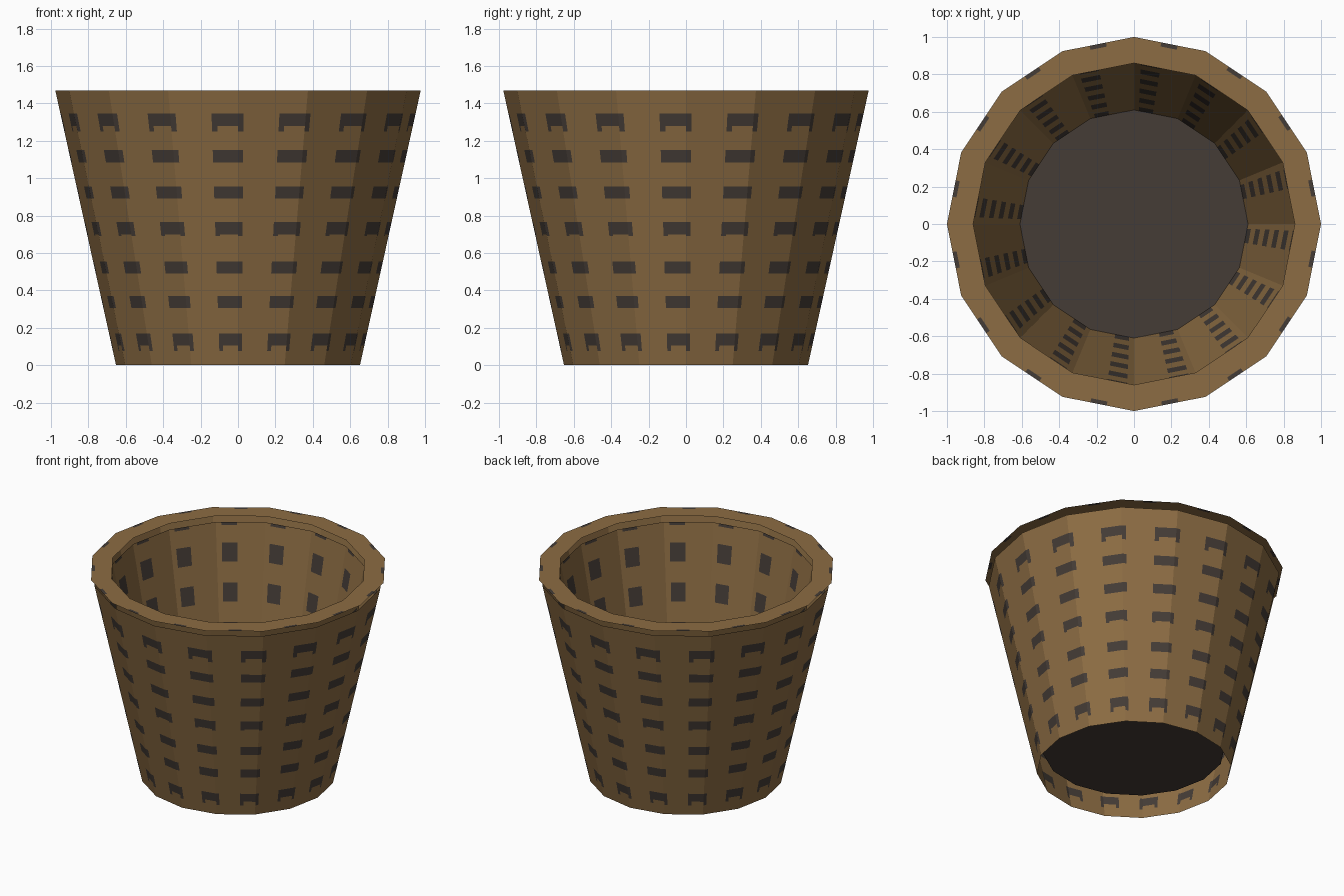
import bpy, bmesh, math
from mathutils import Vector

if "Cube" in bpy.data.objects:
    bpy.data.objects.remove(bpy.data.objects["Cube"])

SIDES = 16


def material(name, rgb):
    m = bpy.data.materials.new(name)
    m.diffuse_color = (*rgb, 1.0)
    m.use_nodes = True
    m.node_tree.nodes["Principled BSDF"].inputs["Base Color"].default_value = m.diffuse_color
    return m


BROWN = material("woven_brown", (0.262, 0.150, 0.056))
DARK = material("dark_gap", (0.058, 0.045, 0.037))


def faceted_band(name, bottom, top, patches, flip=False):
    """Flat-sided band between two (radius, height) ends.
    patches: (u0, u1, t0, t1) dark rectangles, u across one side, t along the band."""
    us = sorted({0.0, 1.0} | {u for p in patches for u in p[:2]})
    ts = sorted({0.0, 1.0} | {t for p in patches for t in p[2:]})
    bm = bmesh.new()

    def corner(k):
        a = 2 * math.pi * k / SIDES
        return Vector((math.cos(a), math.sin(a), 0))

    columns = []
    for k in range(SIDES):
        for u in us[:-1]:
            d = corner(k).lerp(corner(k + 1), u)
            col = []
            for t in ts:
                r = bottom[0] + (top[0] - bottom[0]) * t
                z = bottom[1] + (top[1] - bottom[1]) * t
                col.append(bm.verts.new((d.x * r, d.y * r, z)))
            columns.append(col)
    n, per = len(columns), len(us) - 1
    for i in range(n):
        a, b = columns[i], columns[(i + 1) % n]
        um = (us[i % per] + us[i % per + 1]) / 2
        for j in range(len(ts) - 1):
            tm = (ts[j] + ts[j + 1]) / 2
            loop = [a[j], b[j], b[j + 1], a[j + 1]]
            f = bm.faces.new(loop[::-1] if flip else loop)
            f.material_index = int(any(p[0] < um < p[1] and p[2] < tm < p[3]
                                       for p in patches))
    me = bpy.data.meshes.new(name)
    bm.to_mesh(me)
    bm.free()
    me.materials.append(BROWN)
    me.materials.append(DARK)
    ob = bpy.data.objects.new(name, me)
    bpy.context.collection.objects.link(ob)
    return ob


# Outer wall: seven rows of dark gaps, each wrapping slightly round a corner
H = 1.47
rows = [(0.105, 0.17, 0.03), (0.305, 0.37, 0), (0.49, 0.555, 0), (0.70, 0.765, 0.01),
        (0.89, 0.955, 0), (1.085, 1.15, 0), (1.28, 1.345, 0.03)]
outer = []
for lo, hi, leg in rows:
    outer += [(0.0, 0.08, (lo - leg) / H, hi / H),
              (0.61, 0.69, (lo - leg) / H, hi / H),
              (0.69, 1.0, lo / H, hi / H)]
faceted_band("outer_wall", (0.652, 0), (0.977, H), outer)

# Inner wall: five taller rows, plus a sliver at the top edge
Z0 = 0.15
inner = [(0.57, 0.89, max(0, (z - 0.065 - Z0) / (H - Z0)), (z + 0.065 - Z0) / (H - Z0))
         for z in (1.266, 0.995, 0.725, 0.455, 0.195)]
inner.append((0.57, 0.89, 0.985, 1.0))
faceted_band("inner_wall", (0.61, Z0), (0.86, H), inner, flip=True)

# Thin flat rim floating just above the walls, with small marks on its outer edge
faceted_band("rim", (1.0, 1.515), (0.86, 1.515), [(0.39, 0.62, 0.0, 0.16)])

# Dark floor disc
bpy.ops.mesh.primitive_circle_add(vertices=SIDES, radius=0.61, fill_type='NGON',
                                  location=(0, 0, Z0))
floor = bpy.context.object
floor.name = "floor"
floor.data.materials.append(DARK)
